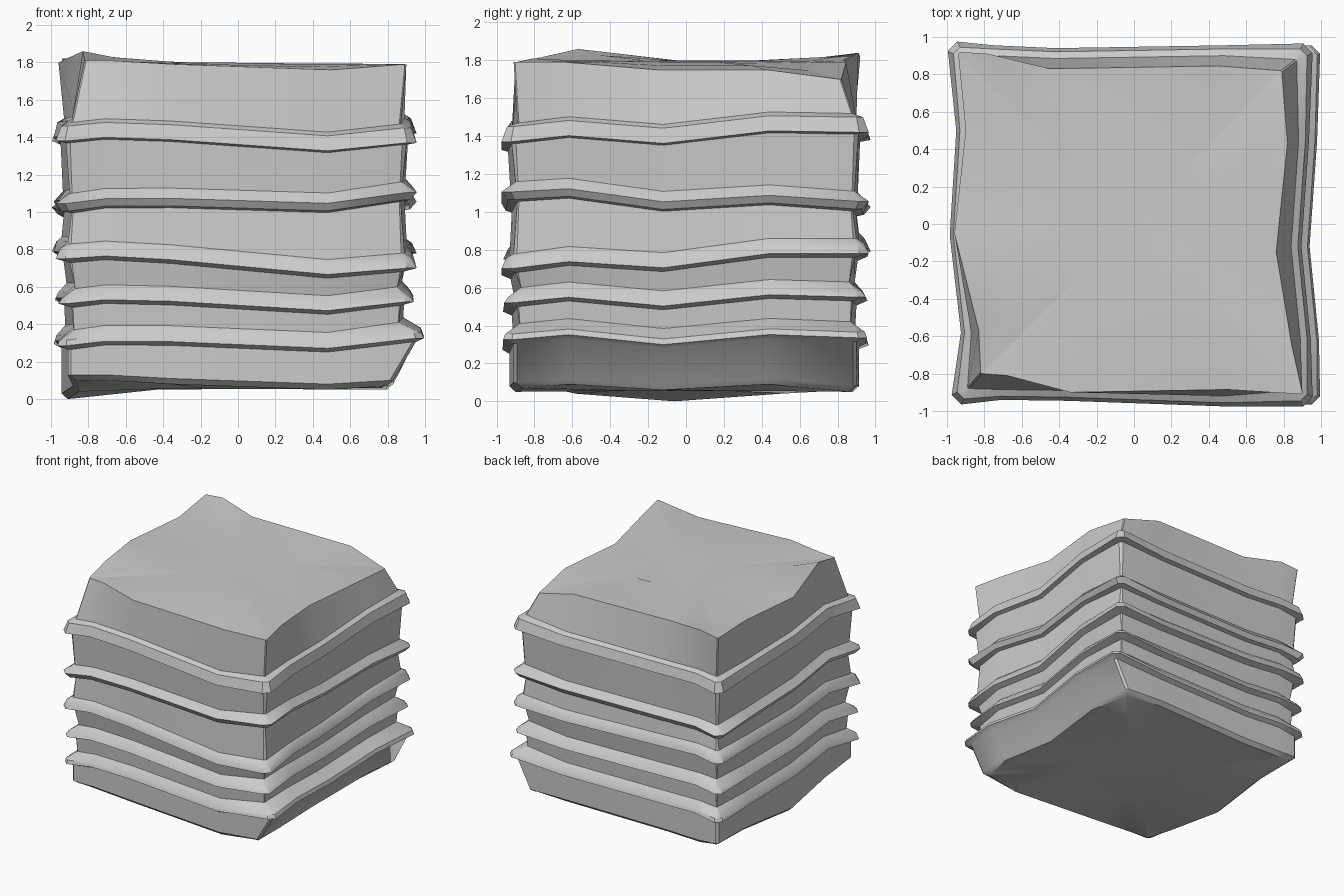
import bpy, bmesh
from mathutils import Vector

if "Cube" in bpy.data.objects:
    bpy.data.objects.remove(bpy.data.objects["Cube"])

# Plan of the wall: 16 stations counter-clockwise from front-left; every fourth one is a corner
WALL = [(-.89, -.88), (-.71, -.885), (-.36, -.89), (.48, -.92), (.87, -.89), (.89, -.62), (.84, -.12), (.88, .44),
        (.87, .88), (.48, .90), (-.42, .885), (-.75, .90), (-.91, .89), (-.895, .5), (-.93, -.06), (-.87, -.58)]
# Top rim
RIM = [(-.82, -.80), (-.68, -.81), (-.34, -.90), (.5, -.885), (.90, -.91), (.84, -.63), (.76, -.15), (.82, .43),
       (.79, .82), (.45, .845), (-.45, .83), (-.78, .91), (-.94, .92), (-.90, .5), (-.96, -.05), (-.83, -.57)]
RIM_Z = [1.81, 1.81, 1.79, 1.76, 1.79, 1.79, 1.75, 1.75, 1.70, 1.79, 1.80, 1.84, 1.82, 1.80, 1.80, 1.86]
BASE_Z = [.10, .10, .08, .05, .07, .09, .06, .09, .05, .06, .05, .05, .06, .04, .0, .04]
# Shared undulation of the strata
WAVE = [0, .02, .01, -.045, 0, .025, -.03, .02, 0, -.02, .0, .02, 0, -.02, .02, .03]

# Strata ledges, top to bottom: corner heights (FL, FR, BR, BL), profile (outward, drop)
LEDGES = [
    ((1.48, 1.47, 1.52, 1.48), ((0, 0), (.055, -.02), (.085, -.10), (.03, -.11))),
    ((1.10, 1.16, 1.11, 1.08), ((.01, 0), (.085, -.055), (.05, -.095), (0, -.105))),
    ((.83, .78, .86, .87), ((.02, 0), (.06, -.025), (.085, -.08), (.01, -.10))),
    ((.59, .60, .63, .61), ((-.02, 0), (.05, -.05), (.07, -.08), (0, -.10))),
    ((.37, .41, .42, .38), ((-.01, 0), (.065, -.055), (.075, -.085), (.02, -.105))),
]


def normal(i):
    """Outward plan direction at a mid-side station."""
    return Vector([(0, -1), (1, 0), (0, 1), (-1, 0)][i // 4 % 4])


def ring(plan, heights, out=0.0, right_extra=0.0):
    """Closed loop of points; each corner becomes a pair that spreads into a chamfer."""
    pts = []
    for i, (x, y) in enumerate(plan):
        p = Vector((x, y))
        extra = right_extra if 4 <= i <= 8 else 0
        if i % 4:
            dirs = [(normal(i) * .65, Vector((0, 0)))]
        else:
            a, b = normal(i - 1), normal(i)
            dirs = [(a + .5 * b, -.008 * b), (b + .5 * a, -.008 * a)]
        for d, shift in dirs:
            q = p + shift + d * out + Vector((extra, 0))
            pts.append((q.x, q.y, heights[i]))
    return pts


def strata(corners):
    """Height at each station, blended along the sides between the corners."""
    hs = []
    for i, (x, y) in enumerate(WALL):
        s, t = i // 4, i % 4
        a, b = Vector(WALL[4 * s]), Vector(WALL[(4 * s + 4) % 16])
        f = (Vector((x, y)) - a).dot(b - a) / (b - a).length_squared if t else 0
        hs.append(corners[s] + f * (corners[(s + 1) % 4] - corners[s]) + WAVE[i])
    return hs


def scaled(plan, k):
    return [(x * k, y * k) for x, y in plan]


# Stack the loops: top surface, rim, ledges, base
rings = []
for k, blend in ((.4, .1), (.8, .5)):
    rings.append(ring(scaled(RIM, k), [1.795 + (z - 1.795) * blend for z in RIM_Z]))
rings.append(ring(RIM, RIM_Z))
for n, (corners, profile) in enumerate(LEDGES):
    h = strata(corners)
    for j, (out, drop) in enumerate(profile):
        bump = (0, .045, .05, .06)[j] if n == 4 else 0
        rings.append(ring(WALL, [z + drop for z in h], out, bump))
rings.append(ring(WALL, [z + .03 for z in BASE_Z], .02, -.06))
rings.append(ring(WALL, BASE_Z, -.03, -.05))
rings.append(ring(scaled(WALL, .45), [.055] * 16))

bm = bmesh.new()
loops = [[bm.verts.new(p) for p in r] for r in rings]
for a, b in zip(loops, loops[1:]):
    for i in range(len(a)):
        j = (i + 1) % len(a)
        bm.faces.new((a[i], b[i], b[j], a[j]))
bm.faces.new(loops[0])
bm.faces.new(loops[-1][::-1])
bmesh.ops.recalc_face_normals(bm, faces=bm.faces)

mesh = bpy.data.meshes.new("layered_rock")
bm.to_mesh(mesh)
bm.free()
rock = bpy.data.objects.new("layered_rock", mesh)
bpy.context.collection.objects.link(rock)
bpy.context.view_layer.objects.active = rock
rock.select_set(True)
bpy.ops.object.shade_smooth_by_angle(angle=0.6)
